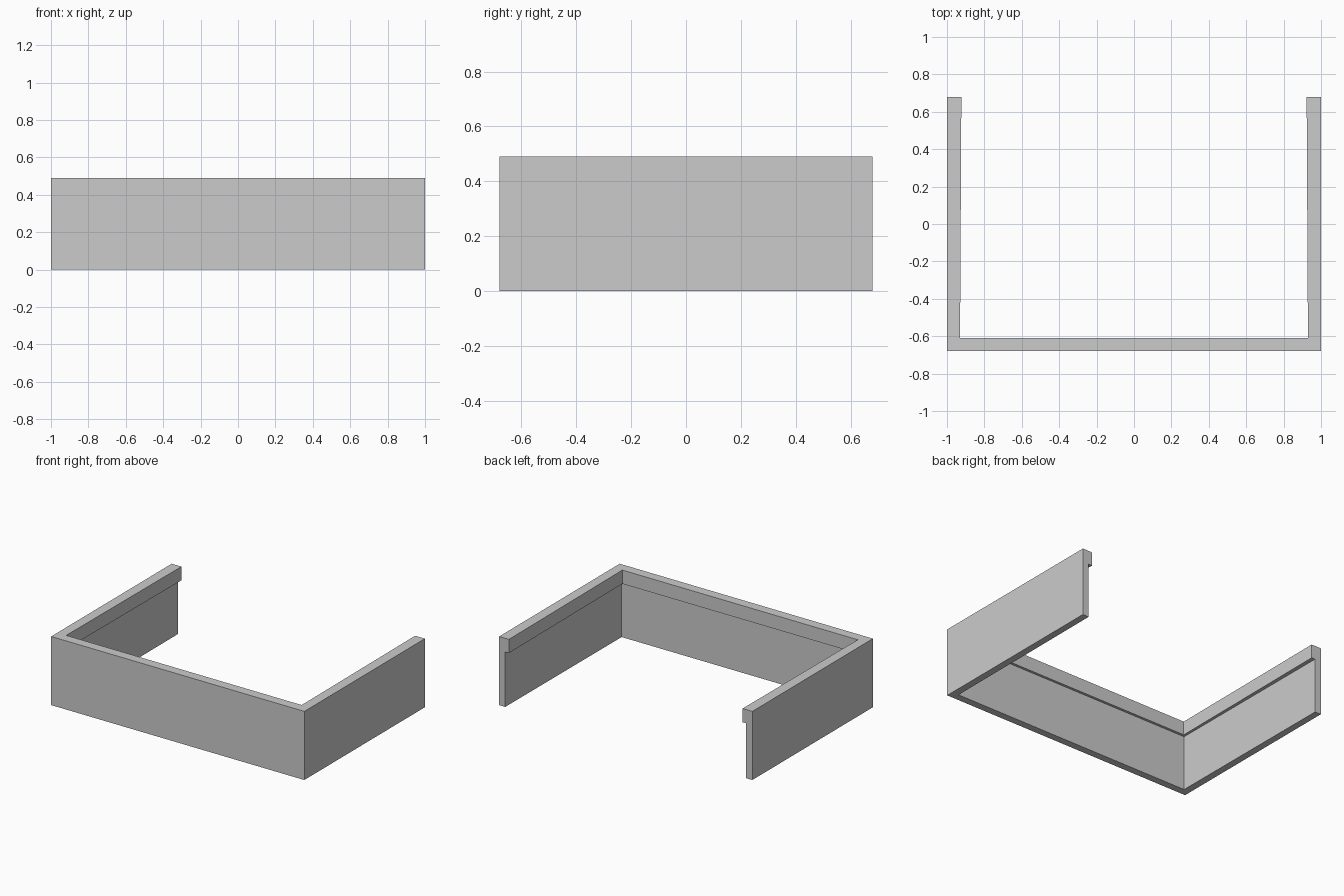
import bpy, bmesh

if "Cube" in bpy.data.objects:
    bpy.data.objects.remove(bpy.data.objects["Cube"])

X, Y, H = 1.0, 0.68, 0.49      # half width, half depth, height
LEDGE = 0.392                  # underside of the inner lip


def section(corner, wall, lip):
    """Wall profile at one station: outer corner position, wall and lip offsets."""
    x, y = corner

    def pt(off, z):
        return (x + off[0], y + off[1], z)
    out = (0, 0)
    return [pt(out, 0), pt(wall, 0), pt(wall, LEDGE),
            pt(lip, LEDGE), pt(lip, H), pt(out, H)]


# stations along the U: left end, left corner, right corner, right end
stations = [
    section((-X, Y), (0.048, 0), (0.077, 0)),
    section((-X, -Y), (0.052, 0.052), (0.07, 0.07)),
    section((X, -Y), (-0.052, 0.052), (-0.07, 0.07)),
    section((X, Y), (-0.048, 0), (-0.077, 0)),
]

# loft the profile along the U and cap both ends
bm = bmesh.new()
rings = [[bm.verts.new(p) for p in s] for s in stations]
for a, b in zip(rings, rings[1:]):
    for i in range(6):
        j = (i + 1) % 6
        bm.faces.new((a[i], a[j], b[j], b[i]))
bm.faces.new(rings[0])
bm.faces.new(rings[-1])
bmesh.ops.recalc_face_normals(bm, faces=bm.faces[:])

mesh = bpy.data.meshes.new("parapet_wall")
bm.to_mesh(mesh)
bm.free()
bpy.context.collection.objects.link(bpy.data.objects.new("parapet_wall", mesh))
